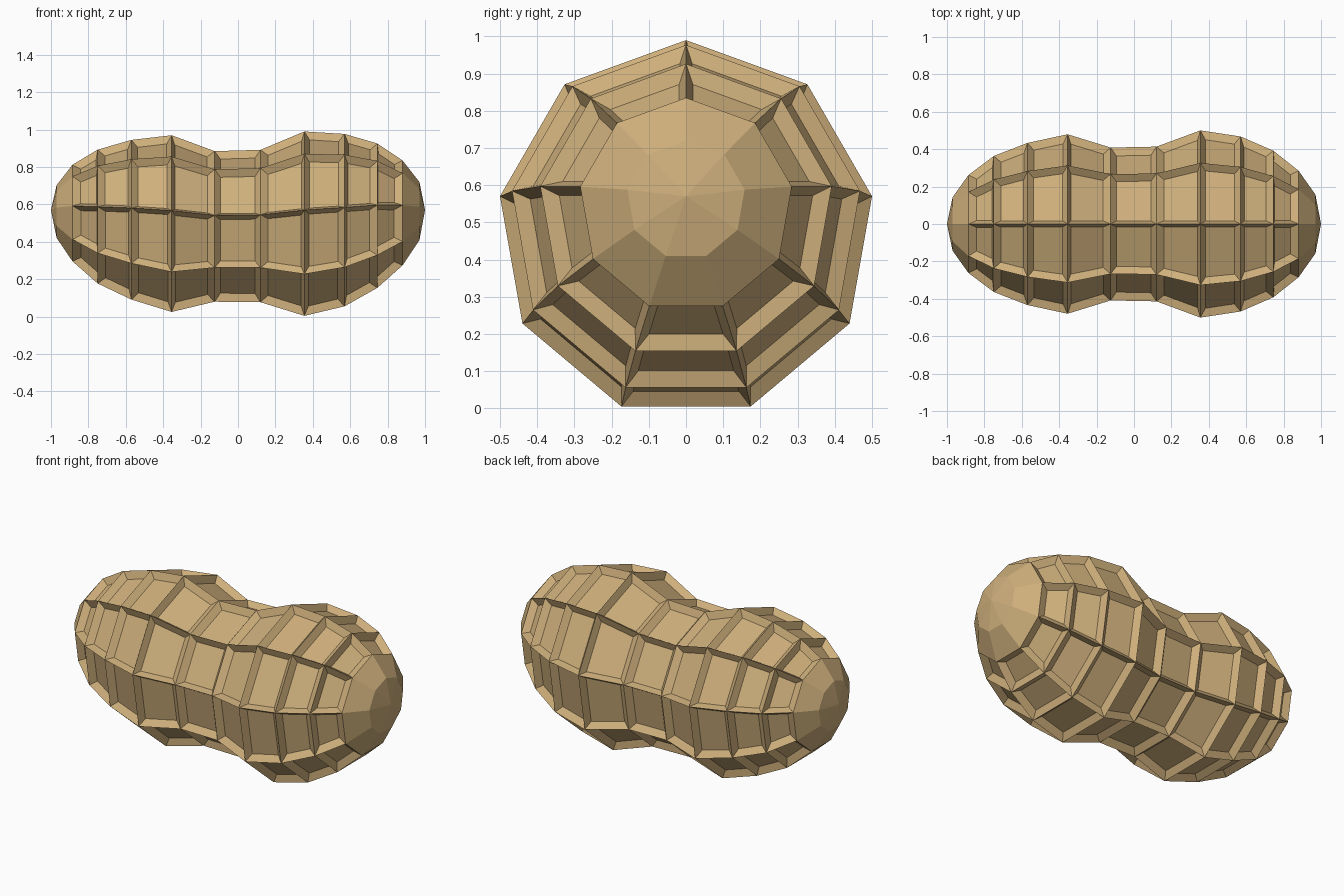
import bpy, bmesh, math

if "Cube" in bpy.data.objects:
    bpy.data.objects.remove(bpy.data.objects["Cube"])

SIDES = 9
# (x, radius, centre height) of each ring along the shell
RINGS = [(-0.97, 0.145, 0.558), (-0.885, 0.266, 0.546), (-0.75, 0.369, 0.524),
         (-0.57, 0.44, 0.505), (-0.355, 0.487, 0.483), (-0.125, 0.415, 0.47),
         (0.12, 0.42, 0.472), (0.355, 0.508, 0.482), (0.57, 0.475, 0.502),
         (0.745, 0.398, 0.528), (0.88, 0.289, 0.546), (0.97, 0.16, 0.56)]

bm = bmesh.new()
loops = []
for x, r, cz in RINGS:
    loops.append([bm.verts.new((x, r * math.sin(a), cz + r * math.cos(a)))
                  for a in (2 * math.pi * i / SIDES for i in range(SIDES))])

# shell walls; all but the end bands become sunken panels
panels = []
for k, (a, b) in enumerate(zip(loops, loops[1:])):
    for i in range(SIDES):
        j = (i + 1) % SIDES
        f = bm.faces.new((a[i], a[j], b[j], b[i]))
        if 0 < k < len(RINGS) - 2:
            panels.append(f)

# pointed end caps
for x, loop in ((-1, loops[0]), (1, loops[-1])):
    tip = bm.verts.new((x, 0, 0.57))
    for i in range(SIDES):
        bm.faces.new((loop[i], loop[(i + 1) % SIDES], tip))

bmesh.ops.recalc_face_normals(bm, faces=bm.faces)
bmesh.ops.inset_individual(bm, faces=panels, thickness=0.03, depth=-0.035,
                           use_even_offset=True)

mesh = bpy.data.meshes.new("peanut_shell")
bm.to_mesh(mesh)
bm.free()
shell = bpy.data.objects.new("peanut_shell", mesh)
bpy.context.collection.objects.link(shell)

mat = bpy.data.materials.new("shell_tan")
mat.diffuse_color = (0.62, 0.43, 0.2, 1)
mat.use_nodes = True
mat.node_tree.nodes["Principled BSDF"].inputs["Base Color"].default_value = mat.diffuse_color
mesh.materials.append(mat)
